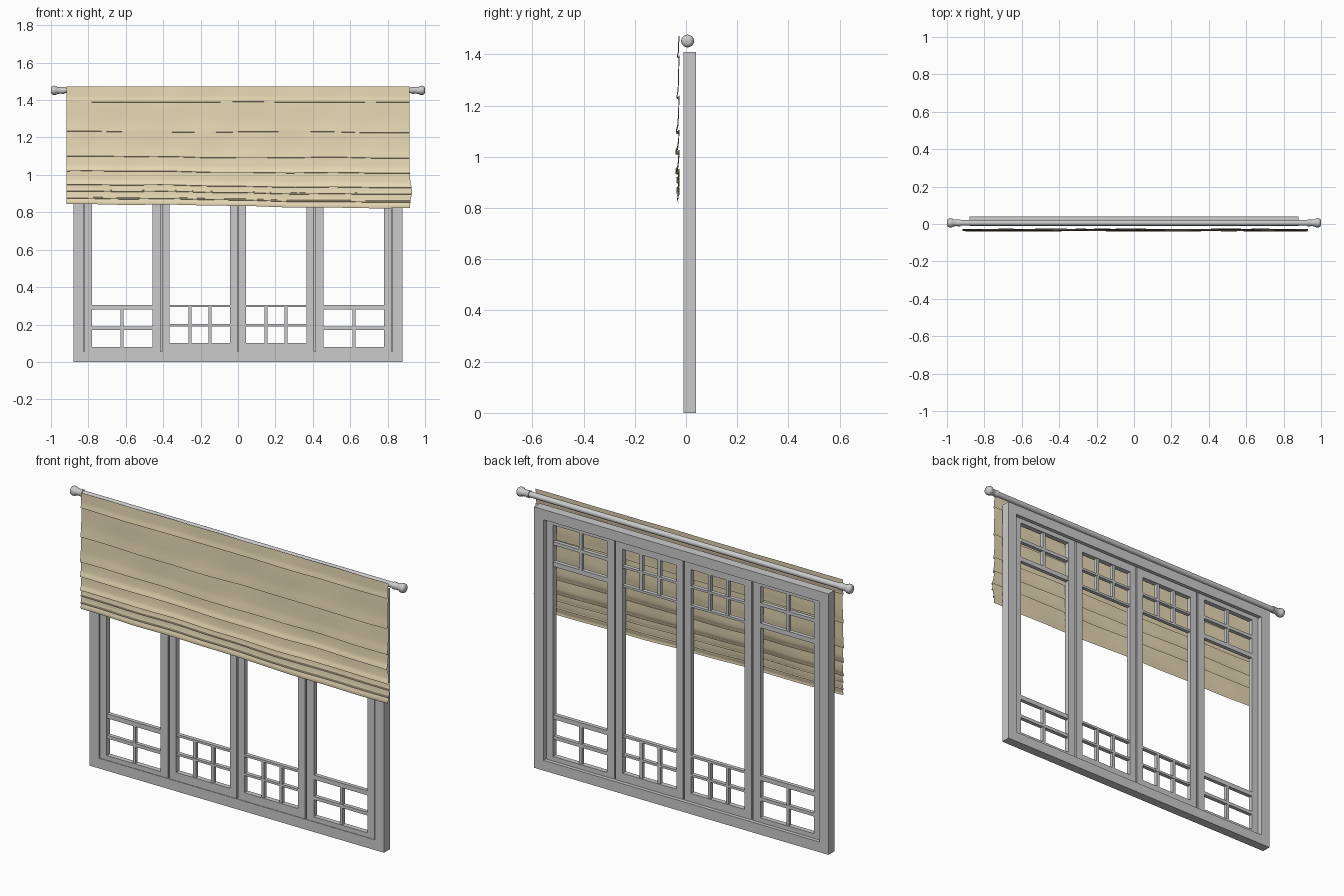
import bpy, bmesh, math, random

if "Cube" in bpy.data.objects:
    bpy.data.objects.remove(bpy.data.objects["Cube"])

random.seed(4)


def boxes(name, spans):
    """One object made of boxes, each (x0, x1, y0, y1, z0, z1)."""
    bm = bmesh.new()
    for x0, x1, y0, y1, z0, z1 in spans:
        v = [bm.verts.new((x, y, z)) for x in (x0, x1) for y in (y0, y1) for z in (z0, z1)]
        for f in ((0, 1, 3, 2), (4, 6, 7, 5), (0, 4, 5, 1), (2, 3, 7, 6), (0, 2, 6, 4), (1, 5, 7, 3)):
            bm.faces.new([v[i] for i in f])
    bmesh.ops.recalc_face_normals(bm, faces=bm.faces)
    return finish(name, bm)


def finish(name, bm):
    me = bpy.data.meshes.new(name)
    bm.to_mesh(me)
    bm.free()
    ob = bpy.data.objects.new(name, me)
    bpy.context.collection.objects.link(ob)
    return ob


def smooth(ob, angle):
    bpy.ops.object.select_all(action='DESELECT')
    ob.select_set(True)
    bpy.context.view_layer.objects.active = ob
    bpy.ops.object.shade_smooth_by_angle(angle=math.radians(angle))


H = 1.41

# Outer window frame
W, T = 0.88, 0.055
F0, F1 = -0.01, 0.04
boxes("window_frame", [
    (-W, -W + T, F0, F1, 0, H), (W - T, W, F0, F1, 0, H),
    (-W + T, W - T, F0, F1, 0, T), (-W + T, W - T, F0, F1, H - T, H)])


def sash(name, xa, xb, oa, ob_, zb, cols, bar, munt):
    """Sash xa..xb with opening oa..ob_, and a pane grid at bottom and top."""
    y0, y1, m0, m1 = -0.007, 0.02, -0.004, 0.017
    s = [(xa, oa, y0, y1, T, H - T), (ob_, xb, y0, y1, T, H - T),
         (oa, ob_, y0, y1, T, zb), (oa, ob_, y0, y1, H - zb, H - T)]
    zt = 0.305
    rows = [(zt - bar, zt)]
    mid = (zb + zt - bar) / 2
    rows.append((mid - munt / 2, mid + munt / 2))
    for a, b in rows:
        s += [(oa, ob_, m0, m1, a, b), (oa, ob_, m0, m1, H - b, H - a)]
    for i in range(1, cols):
        x = oa + (ob_ - oa) * i / cols
        for a, b in ((zb, zt - bar), (H - zt + bar, H - zb)):
            s.append((x - 0.008, x + 0.008, m0 + .001, m1 - .001, a, b))
    boxes(name, s)


# Four sashes: 2x2 panes outside, 3x2 panes inside
g = 0.004
sash("sash_outer_left", -0.825 + g, -0.41 - g, -0.78, -0.458, 0.08, 2, 0.025, 0.018)
sash("sash_inner_left", -0.41 + g, -g, -0.365, -0.043, 0.10, 3, 0.012, 0.012)
sash("sash_inner_right", g, 0.41 - g, 0.043, 0.365, 0.10, 3, 0.012, 0.012)
sash("sash_outer_right", 0.41 + g, 0.825 - g, 0.458, 0.78, 0.08, 2, 0.025, 0.018)

# Strips closing the grooves between sashes
boxes("groove_strips", [(x - 0.006, x + 0.006, 0.004, 0.011, T, H - T)
                        for x in (-0.82, -0.41, 0, 0.41, 0.82)])

# Curtain rod with turned finials (lathe profile along x)
half = [(1.0, 0), (1.0, 0.012), (0.995, 0.021), (0.985, 0.025), (0.974, 0.024),
        (0.966, 0.019), (0.945, 0.017), (0.94, 0.019), (0.928, 0.019), (0.927, 0.015)]
prof = half + [(-x, r) for x, r in reversed(half)]
bm = bmesh.new()
N = 24
rings = []
for x, r in prof[1:-1]:
    rings.append([bm.verts.new((x, 0.006 + r * math.cos(2 * math.pi * k / N),
                                1.452 + r * math.sin(2 * math.pi * k / N))) for k in range(N)])
for a, b in zip(rings, rings[1:]):
    for k in range(N):
        bm.faces.new((a[k], a[(k + 1) % N], b[(k + 1) % N], b[k]))
bm.faces.new(rings[0])
bm.faces.new(rings[-1])
bmesh.ops.recalc_face_normals(bm, faces=bm.faces)
smooth(finish("curtain_rod", bm), 40)

# Fabric shade: side profile swept across, each fold tucked up behind itself
folds = [(1.39, 0.004), (1.23, 0.005), (1.095, 0.007), (1.015, 0.009),
         (0.94, 0.009), (0.905, 0.006), (0.865, 0.006)]
path = [(-0.027, 1.472)]
prev = 1.472
for z, d in folds:
    gap = prev - z
    for t in (0.3, 0.55, 0.8):
        path.append((-0.028 - d * 0.9 * t ** 2, prev - gap * t))
    path += [(-0.030 - d, z + 0.006), (-0.030 - d, z), (-0.028 - d * 0.4, z - 0.002),
             (-0.027, z + 0.005), (-0.0275, z - 0.004)]
    prev = z - 0.004
path += [(-0.031, 0.852), (-0.033, 0.842), (-0.031, 0.833)]

NX = 90
phase = [random.uniform(0, 6.28) for _ in range(6)]
bm = bmesh.new()
cols = []
for i in range(NX + 1):
    u = i / NX * 2 - 1
    col = []
    for y, z in path:
        low = min(1, max(0, (1.472 - z) / 0.64))
        wz = 0.002 * math.sin(5 * u + phase[0] + 9 * z) + 0.0012 * math.sin(13 * u + phase[1])
        wy = 0.0012 * math.sin(7 * u + phase[2] + 14 * z) + 0.0008 * math.sin(17 * u + phase[3] - 20 * z)
        x = u * 0.918
        if u > 0.9:  # lower right corner bulges outward
            x += 0.012 * (u - 0.9) / 0.1 * math.exp(-((z - 0.92) / 0.05) ** 2)
        col.append(bm.verts.new((x, y + wy, z + wz * min(1, low * 4) - 0.014 * u * low ** 2)))
    cols.append(col)
for a, b in zip(cols, cols[1:]):
    for k in range(len(path) - 1):
        bm.faces.new((a[k], a[k + 1], b[k + 1], b[k]))
shade = finish("fabric_shade", bm)
mat = bpy.data.materials.new("woven_tan")
mat.diffuse_color = (0.80, 0.69, 0.46, 1)
mat.use_nodes = True
mat.node_tree.nodes["Principled BSDF"].inputs["Base Color"].default_value = mat.diffuse_color
shade.data.materials.append(mat)
smooth(shade, 50)
